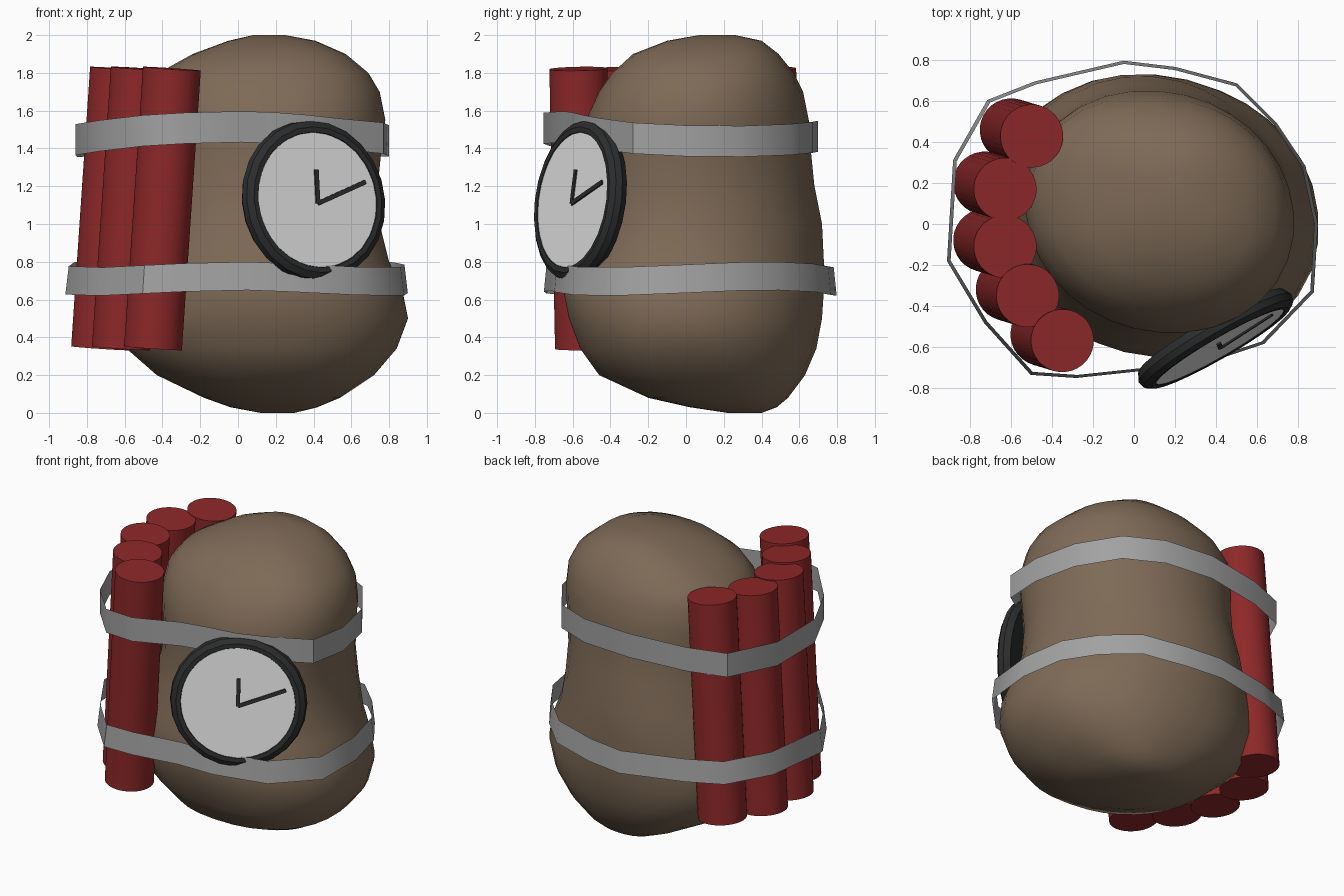
import bpy, bmesh, math
from mathutils import Matrix, Vector

cube = bpy.data.objects.get("Cube")
if cube:
    bpy.data.objects.remove(cube, do_unlink=True)


def material(name, color):
    mat = bpy.data.materials.new(name)
    mat.use_nodes = True
    rgba = (*color, 1)
    mat.diffuse_color = rgba
    mat.node_tree.nodes["Principled BSDF"].inputs["Base Color"].default_value = rgba
    return mat


BROWN = material("potato brown", (0.21, 0.145, 0.095))
RED = material("stick red", (0.27, 0.021, 0.022))
GREY = material("strap grey", (0.36, 0.36, 0.36))
PALE = material("dial grey", (0.79, 0.79, 0.79))
BLACK = material("rim black", (0.025, 0.026, 0.027))


def finish(name, bm, mat, matrix=None, angle=40):
    bmesh.ops.recalc_face_normals(bm, faces=bm.faces)
    mesh = bpy.data.meshes.new(name)
    bm.to_mesh(mesh)
    bm.free()
    obj = bpy.data.objects.new(name, mesh)
    bpy.context.collection.objects.link(obj)
    mesh.materials.append(mat)
    if matrix:
        obj.matrix_world = matrix
    bpy.ops.object.select_all(action="DESELECT")
    obj.select_set(True)
    bpy.context.view_layer.objects.active = obj
    bpy.ops.object.shade_smooth_by_angle(angle=math.radians(angle))


def loft(bm, rings, caps=True):
    """Skin a list of rings of points, optionally closing both ends."""
    loops = [[bm.verts.new(p) for p in ring] for ring in rings]
    for low, high in zip(loops, loops[1:]):
        for i in range(len(low)):
            j = (i + 1) % len(low)
            bm.faces.new((low[i], low[j], high[j], high[i]))
    if caps:
        bm.faces.new(loops[0])
        bm.faces.new(loops[-1])


def circle(radius, z, count):
    steps = [math.tau * i / count for i in range(count)]
    return [(radius * math.cos(a), radius * math.sin(a), z) for a in steps]


def rounded(z, x0, x1, y0, y1, count=32):
    """Slightly skewed oval filling the extents, squarer near base and top."""
    power = min(0.97, 0.82 + 0.25 * z, 0.97 - 0.45 * (z - 1.6))
    ring = []
    for i in range(count):
        a = math.tau * i / count
        c, s = math.cos(a), math.sin(a)
        skew = 1 - 0.045 * math.sin(2 * a)
        dx = (x1 - x0) / 2 * skew * math.copysign(abs(c) ** power, c)
        dy = (y1 - y0) / 2 * skew * math.copysign(abs(s) ** power, s)
        ring.append(((x0 + x1) / 2 + dx, (y0 + y1) / 2 + dy, z))
    return ring


# Lumpy body: height, then x and y extents of each section
sections = [
    (0, .12, .3, .22, .4), (.03, -.04, .42, .02, .48), (.08, -.18, .54, -.2, .54),
    (.2, -.43, .72, -.46, .63), (.34, -.59, .84, -.56, .69), (.5, -.67, .9, -.62, .72),
    (.65, -.66, .87, -.65, .73), (.8, -.62, .8, -.62, .73), (1, -.56, .75, -.56, .72),
    (1.2, -.52, .74, -.53, .68), (1.4, -.52, .76, -.53, .66), (1.55, -.53, .78, -.53, .65),
    (1.7, -.5, .75, -.46, .62), (1.8, -.42, .69, -.39, .57), (1.9, -.24, .57, -.28, .49),
    (1.97, -.05, .41, -.1, .4), (2, .08, .25, .07, .26),
]
bm = bmesh.new()
loft(bm, [rounded(*s) for s in sections])
finish("body", bm, BROWN, angle=80)

# Five leaning sticks standing along the right side
LEAN = Vector((-0.1, 0.03, 0))
tops = [(-.5, .43), (-.63, .17), (-.63, -.11), (-.52, -.35), (-.35, -.57)]
axis = Vector((0, 0, 1.48)) - LEAN
tilt = axis.to_track_quat("Z", "Y").to_matrix().to_4x4()
for n, (x, y) in enumerate(tops, 1):
    bm = bmesh.new()
    loft(bm, [circle(0.154, -axis.length, 32), circle(0.154, 0, 32)])
    finish(f"stick_{n}", bm, RED, Matrix.Translation((x, y, 1.822)) @ tilt)


# Two thin straps wrapped round the body and sticks
def strap(name, outline, height, half, flare):
    bm = bmesh.new()
    low, high = [], []
    for x, y in outline:
        z = height(math.atan2(y, x))
        low.append((x * flare, y * flare, z - half))
        high.append((x / flare, y / flare, z + half))
    loft(bm, [low, high], caps=False)
    finish(name, bm, GREY)


upper = [(-.05, .7), (.3, .67), (.56, .555), (.735, .3), (.8, 0), (.77, -.28), (.52, -.46),
         (.37, -.55), (.2, -.6), (.02, -.65), (-.28, -.755), (-.5, -.72), (-.73, -.46),
         (-.86, -.17), (-.85, .22), (-.7, .55), (-.45, .64)]
lower = [(-.05, .79), (.2, .76), (.5, .68), (.69, .49), (.83, .28), (.89, 0), (.87, -.33),
         (.63, -.58), (.3, -.69), (.05, -.71), (-.28, -.745), (-.5, -.73), (-.725, -.48),
         (-.905, -.18), (-.875, .31), (-.71, .6), (-.48, .69)]
strap("upper_strap", upper,
      lambda a: 1.49 - 0.05 * math.cos(a) ** 2 - 0.025 * math.sin(a), 0.082, 1)
strap("lower_strap", lower, lambda a: 0.71 + 0.015 * math.sin(3 * a), 0.075, 1.01)

# Clock frame: x runs across the dial, y up it and z out of it
turn, lift = math.radians(30), math.radians(7.5)
across = Vector((math.cos(turn), math.sin(turn), 0))
out = Vector((math.sin(turn) * math.cos(lift), -math.cos(turn) * math.cos(lift), math.sin(lift)))
frame = Matrix((across, out.cross(across), out)).transposed().to_4x4()
frame = Matrix.Translation((0.42, -0.6, 1.128)) @ frame

# Clock case with a raised bevelled rim
rim = [(.355, -.01), (.363, .004), (.39, .006), (.423, -.015), (.431, -.05), (.41, -.09)]
bm = bmesh.new()
loft(bm, [circle(r, z, 24) for r, z in rim])
finish("clock_case", bm, BLACK, frame, angle=30)

bm = bmesh.new()
loft(bm, [circle(0.36, -0.008, 32), circle(0.36, 0, 32)])
finish("clock_dial", bm, PALE, frame)


# Clock hands
def hand(name, angle, length, width=0.024):
    bm = bmesh.new()
    bmesh.ops.create_cube(bm, size=1)
    bmesh.ops.scale(bm, vec=(length, width, 0.009), verts=bm.verts)
    bmesh.ops.translate(bm, vec=(length / 2, 0, 0.005), verts=bm.verts)
    pivot = Matrix.Translation((0, -0.02, 0)) @ Matrix.Rotation(math.radians(angle), 4, "Z")
    finish(name, bm, BLACK, frame @ pivot)


hand("hour_hand", 89, 0.18)
hand("minute_hand", 21, 0.32)
